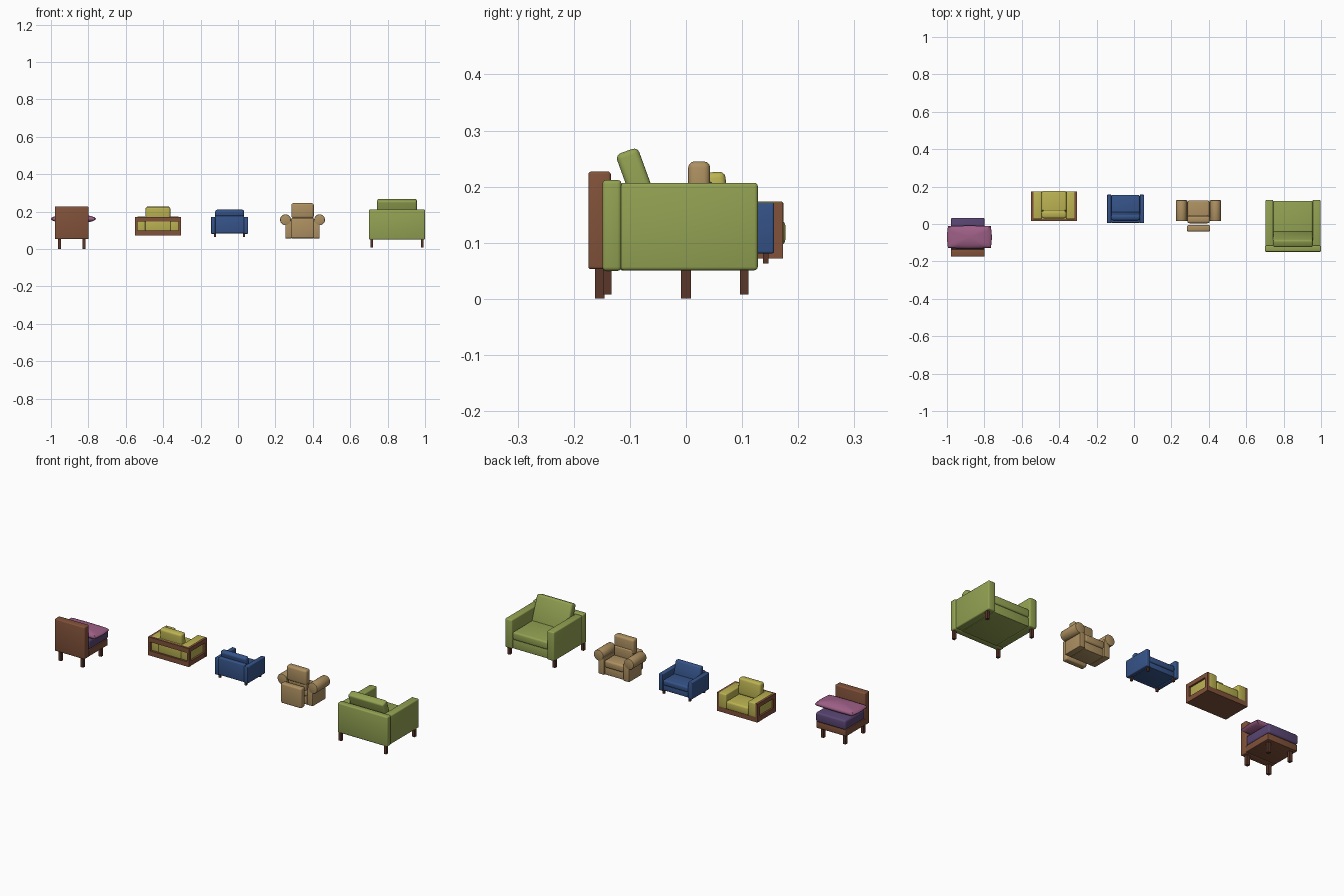
import bpy, bmesh, math
from mathutils import Matrix, Vector

if "Cube" in bpy.data.objects:
    bpy.data.objects.remove(bpy.data.objects["Cube"])


def mat(name, rgb):
    m = bpy.data.materials.new(name)
    m.diffuse_color = (*rgb, 1)
    m.use_nodes = True
    m.node_tree.nodes["Principled BSDF"].inputs["Base Color"].default_value = m.diffuse_color
    return m


GREEN = mat("green_fabric", (0.29, 0.36, 0.085))
TAN = mat("tan_fabric", (0.42, 0.28, 0.12))
BLUE = mat("blue_fabric", (0.036, 0.088, 0.25))
YELLOW = mat("yellow_fabric", (0.50, 0.45, 0.085))
WOOD = mat("brown_wood", (0.22, 0.084, 0.042))
PINK = mat("pink_fabric", (0.34, 0.115, 0.24))
PURPLE = mat("purple_fabric", (0.10, 0.06, 0.17))
DARK = mat("dark_wood", (0.10, 0.037, 0.023))


def add(name, bm, material):
    me = bpy.data.meshes.new(name)
    bm.to_mesh(me)
    bm.free()
    me.materials.append(material)
    ob = bpy.data.objects.new(name, me)
    bpy.context.collection.objects.link(ob)
    return ob


def box(name, x, y, z, material, r=0.0, tilt=0.0):
    """Box from (min, max) ranges, rounded by r, tilted back by degrees about x."""
    bm = bmesh.new()
    bmesh.ops.create_cube(bm, size=1)
    size = Vector((x[1] - x[0], y[1] - y[0], z[1] - z[0]))
    bmesh.ops.scale(bm, vec=size, verts=bm.verts)
    if r:
        bmesh.ops.bevel(bm, geom=bm.edges[:], offset=r, segments=3, profile=0.5, affect='EDGES')
    c = Vector((sum(x) / 2, sum(y) / 2, sum(z) / 2))
    bm.transform(Matrix.Translation(c) @ Matrix.Rotation(math.radians(tilt), 4, 'X'))
    return add(name, bm, material)


def legs(name, xs, ys, z, half):
    for x in xs:
        for y in ys:
            box(name, (x - half, x + half), (y - half, y + half), z, DARK)


def sides(c, inner, outer):
    """Mirrored x ranges about the chair centre."""
    return (c - outer, c - inner), (c + inner, c + outer)


# --- Large green armchair ---
c = 0.85
for sx in sides(c, 0.105, 0.147):
    box("green_arm", sx, (-0.117, 0.128), (0.051, 0.207), GREEN, 0.006)
box("green_back", (c - 0.15, c + 0.15), (-0.149, -0.115), (0.05, 0.212), GREEN, 0.007)
box("green_base", (c - 0.106, c + 0.106), (-0.118, 0.118), (0.051, 0.1), GREEN, 0.003)
box("green_seat_cushion", (c - 0.105, c + 0.105), (-0.115, 0.124), (0.1, 0.143), GREEN, 0.009)
box("green_back_cushion", (c - 0.106, c + 0.106), (-0.102, -0.06), (0.12, 0.268), GREEN, 0.01, 20)
legs("green_leg", (c - 0.135, c + 0.135), (-0.14, 0.104), (0.008, 0.053), 0.0075)

# --- Tan chair with rolled arms ---
c = 0.345
for s, sx in zip((-1, 1), sides(c, 0.058, 0.092)):
    box("tan_arm_panel", sx, (0.016, 0.126), (0.057, 0.15), TAN, 0.003)
    bm = bmesh.new()
    bmesh.ops.create_cone(bm, cap_ends=True, segments=24, radius1=0.029, radius2=0.029, depth=0.113)
    rim = [e for e in bm.edges if abs(e.verts[0].co.z - e.verts[1].co.z) < 1e-5]
    bmesh.ops.bevel(bm, geom=rim, offset=0.004, segments=2, profile=0.5, affect='EDGES')
    bm.transform(Matrix.Translation((c + s * 0.091, 0.0715, 0.156)) @ Matrix.Rotation(math.pi / 2, 4, 'X'))
    add("tan_arm_roll", bm, TAN)
box("tan_base", (c - 0.059, c + 0.059), (0.016, 0.118), (0.057, 0.1), TAN, 0.003)
box("tan_seat_cushion", (c - 0.058, c + 0.058), (0.016, 0.126), (0.098, 0.138), TAN, 0.01)
box("tan_back_cushion", (c - 0.054, c + 0.054), (0.01, 0.048), (0.13, 0.19), TAN, 0.008)
box("tan_headrest", (c - 0.06, c + 0.06), (0.004, 0.043), (0.165, 0.245), TAN, 0.011)
box("tan_rear_panel", (c - 0.062, c + 0.062), (-0.04, -0.006), (0.057, 0.165), TAN, 0.008)

# --- Small blue armchair ---
c = -0.045
for sx in sides(c, 0.076, 0.099):
    box("blue_arm", sx, (0.005, 0.157), (0.081, 0.172), BLUE, 0.004)
box("blue_back", (c - 0.078, c + 0.078), (0.006, 0.03), (0.083, 0.178), BLUE, 0.005)
box("blue_base", (c - 0.077, c + 0.077), (0.02, 0.15), (0.083, 0.112), BLUE, 0.003)
box("blue_seat_cushion", (c - 0.076, c + 0.076), (0.03, 0.155), (0.112, 0.142), BLUE, 0.008)
box("blue_back_cushion", (c - 0.077, c + 0.077), (0.027, 0.057), (0.128, 0.21), BLUE, 0.01, 14)
legs("blue_leg", (c - 0.078, c + 0.078), (0.022, 0.142), (0.063, 0.084), 0.005)

# --- Yellow chair in a wooden frame ---
c = -0.428
Y0, Y1, Z0, Z1 = 0.016, 0.173, 0.072, 0.172
box("frame_bottom", (c - 0.121, c + 0.121), (Y0, Y1), (Z0, 0.098), WOOD)
for sx in sides(c, 0.11, 0.122):
    box("frame_side_rail", sx, (Y0, Y1), (0.15, Z1), WOOD)
    for sy in ((Y0, Y0 + 0.02), (Y1 - 0.02, Y1)):
        box("frame_post", sx, sy, (Z0, Z1), WOOD)
box("frame_back_rail", (c - 0.121, c + 0.121), (Y0, Y0 + 0.012), (0.146, Z1), WOOD)
for sx in sides(c, 0.066, 0.112):
    box("yellow_arm_cushion", sx, (0.026, 0.174), (0.095, 0.174), YELLOW, 0.006)
box("yellow_back_panel", (c - 0.068, c + 0.068), (0.024, 0.044), (0.097, 0.172), YELLOW, 0.004)
box("yellow_seat_cushion", (c - 0.066, c + 0.066), (0.04, 0.177), (0.096, 0.14), YELLOW, 0.009)
box("yellow_back_cushion", (c - 0.066, c + 0.066), (0.033, 0.073), (0.137, 0.226), YELLOW, 0.011, 4)

# --- Armless wooden chair with a pillow ---
c = -0.889
X = (c - 0.09, c + 0.09)
box("wood_backboard", X, (-0.174, -0.134), (0.053, 0.227), WOOD, 0.005)
box("wood_seat_base", X, (-0.136, 0.026), (0.055, 0.09), WOOD, 0.003)
box("purple_seat_cushion", X, (-0.134, 0.033), (0.09, 0.142), PURPLE, 0.01)
legs("wood_chair_leg", (c - 0.066, c + 0.066), (-0.154, 0.0), (0.001, 0.056), 0.0085)

# Loose pillow: thick in the middle, thin along its rim
bm = bmesh.new()
bmesh.ops.create_uvsphere(bm, u_segments=32, v_segments=16, radius=1)
for v in bm.verts:
    x, y, z = v.co
    k = max(abs(x), abs(y), 1e-6)
    k = (x * x + y * y) ** 0.5 / k          # push the outline towards a rectangle
    k = 1 + (k - 1) * 0.85
    v.co = (-0.88 + 0.12 * x * k, -0.07 + 0.061 * y * k, 0.161 + 0.024 * z)
add("pink_pillow", bm, PINK)

# Smooth the rounded edges and keep the hard ones
bpy.ops.object.select_all(action='SELECT')
bpy.context.view_layer.objects.active = bpy.context.selected_objects[0]
bpy.ops.object.shade_smooth_by_angle(angle=math.radians(35))
